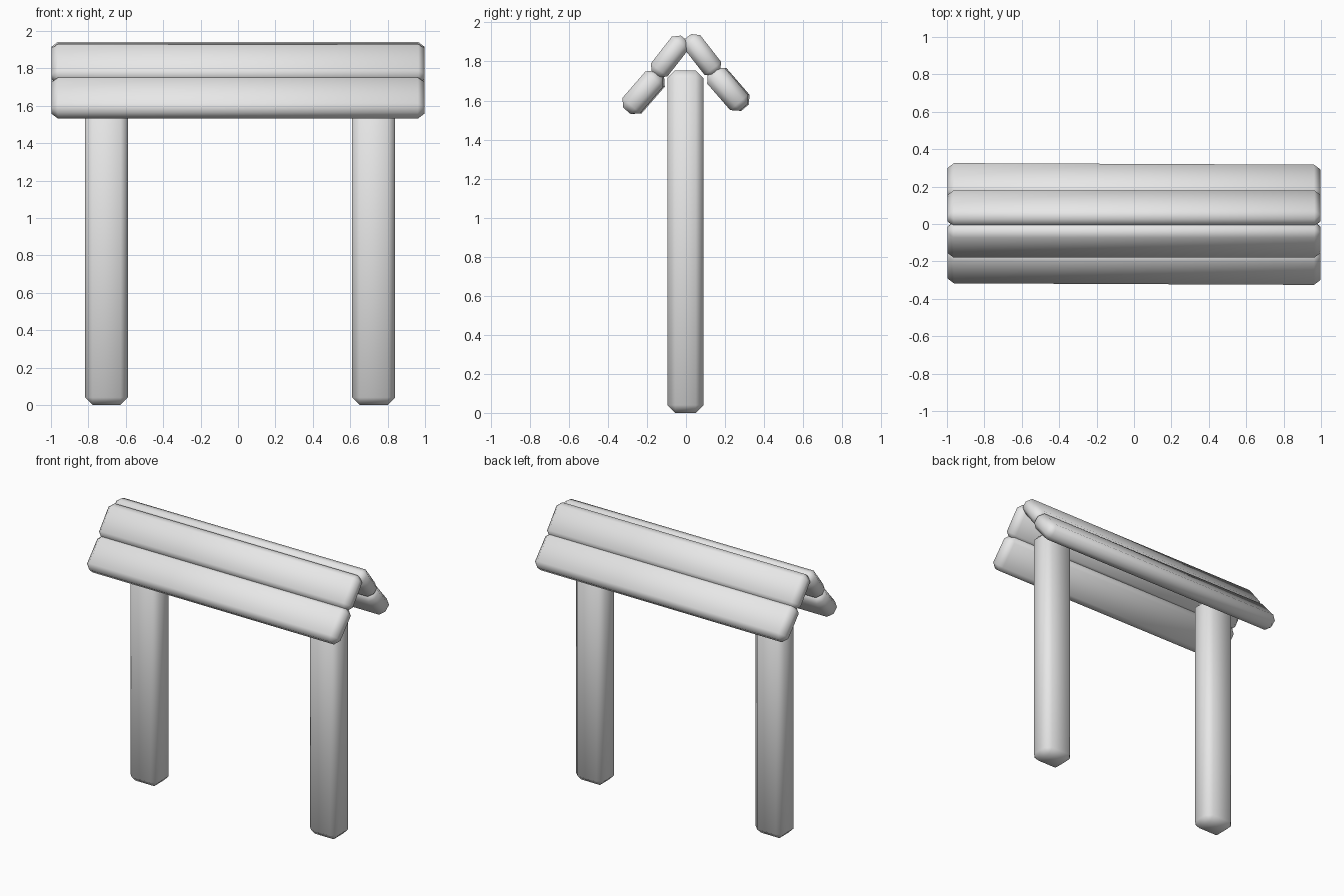
import bpy
from math import radians

cube = bpy.data.objects.get("Cube")
if cube:
    bpy.data.objects.remove(cube, do_unlink=True)

grey = bpy.data.materials.new("plain grey")
grey.use_nodes = True
grey.diffuse_color = (0.8, 0.8, 0.8, 1)
grey.node_tree.nodes["Principled BSDF"].inputs["Base Color"].default_value = (0.8, 0.8, 0.8, 1)


def beam(name, size, loc, chamfer, tilt=0, yaw=0):
    """Chamfered, smooth-shaded timber."""
    bpy.ops.mesh.primitive_cube_add(size=1, location=loc)
    ob = bpy.context.object
    ob.name = name
    ob.scale = size
    bpy.ops.object.transform_apply(location=False, rotation=False, scale=True)
    ob.rotation_euler = (radians(tilt), 0, radians(yaw))
    ob.data.materials.append(grey)
    bevel = ob.modifiers.new("chamfer", 'BEVEL')
    bevel.width = chamfer
    bevel.segments = 1
    bpy.ops.object.shade_smooth()
    return ob


# Two upright posts
for name, x in (("right_post", -0.703), ("left_post", 0.725)):
    beam(name, (0.23, 0.185, 1.755), (x, -0.003, 0.8775), 0.04)

# Two overlapping roof planks on each slope
for side, s in (("front", -1), ("back", 1)):
    dz = 0.004 * s
    beam(side + "_upper_plank", (1.995, 0.24, 0.108),
         (0, 0.084 * s, 1.829 + dz), 0.033, tilt=-52 * s)
    beam(side + "_lower_plank", (1.995, 0.25, 0.12),
         (0, 0.217 * s, 1.650 + 2 * dz), 0.035, tilt=-49 * s, yaw=-0.25)
